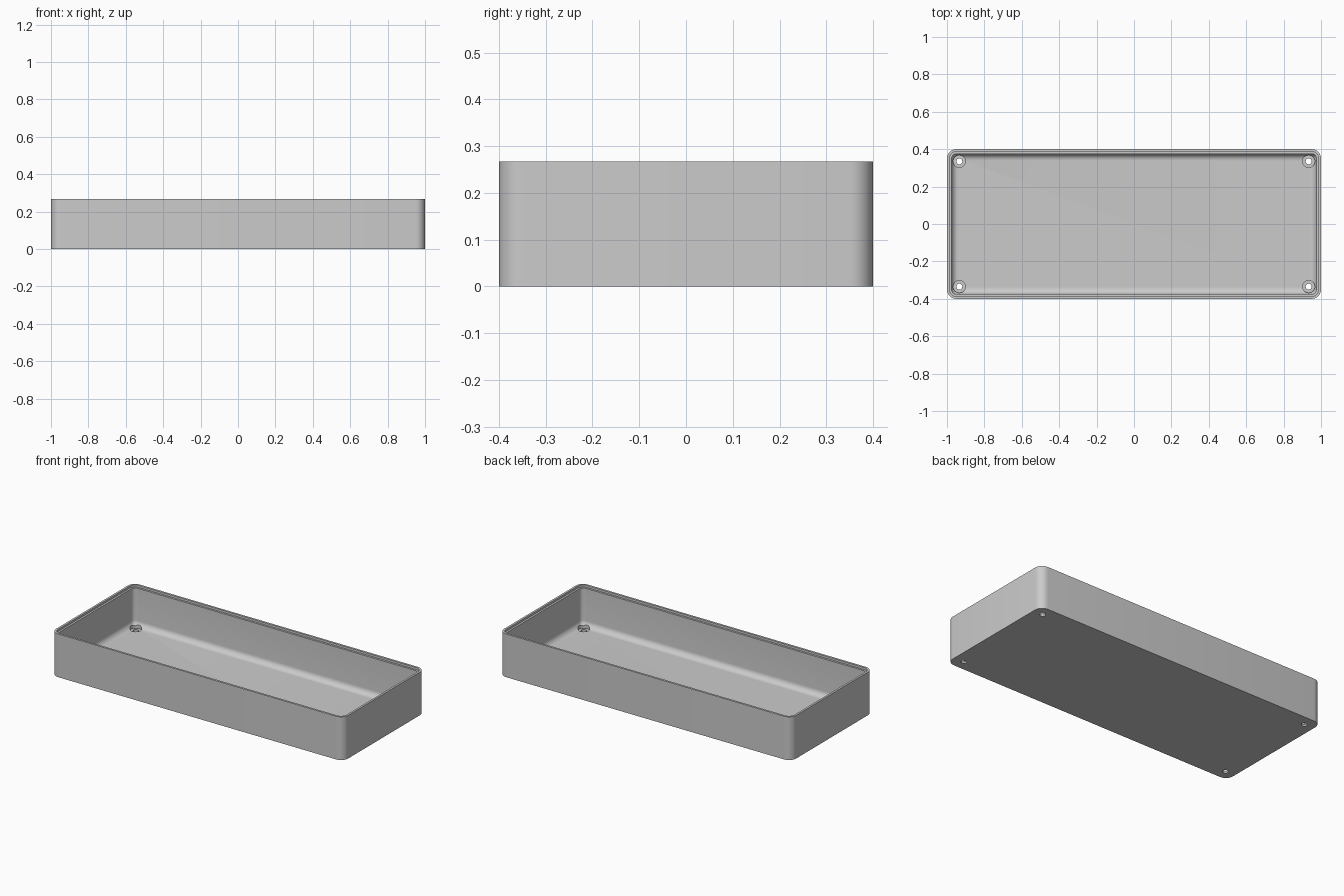
import bpy, bmesh
from math import sin, cos, pi

cube = bpy.data.objects.get("Cube")
if cube:
    bpy.data.objects.remove(cube)

WIDTH, DEPTH, HEIGHT = 2.0, 0.8, 0.267
CORNER, FLOOR, WALL, LIP = 0.05, 0.02, 0.025, 0.013
FILLET, STEPS = 0.035, 8

grey = bpy.data.materials.new("light grey plastic")
grey.use_nodes = True
colour = (0.6, 0.6, 0.6, 1)
grey.diffuse_color = colour
grey.node_tree.nodes["Principled BSDF"].inputs["Base Color"].default_value = colour


def rounded_loop(bm, inset, z):
    """Rounded rectangle of vertices, inset from the outer wall."""
    r = max(CORNER - inset, 0.012)
    cx, cy = WIDTH / 2 - inset - r, DEPTH / 2 - inset - r
    verts = []
    for q, (sx, sy) in enumerate([(1, 1), (-1, 1), (-1, -1), (1, -1)]):
        for i in range(STEPS + 1):
            a = (q + i / STEPS) * pi / 2
            verts.append(bm.verts.new((sx * cx + r * cos(a), sy * cy + r * sin(a), z)))
    return verts


# Tray section: outer wall, stepped rim, inner wall, floor fillet
section = [(0, 0), (0, HEIGHT), (LIP, HEIGHT), (LIP, HEIGHT - LIP), (WALL, HEIGHT - LIP)]
for i in range(STEPS + 1):
    a = i / STEPS * pi / 2
    section.append((WALL + FILLET * (1 - cos(a)), FLOOR + FILLET * (1 - sin(a))))

bm = bmesh.new()
loops = [rounded_loop(bm, *p) for p in section]
for low, high in zip(loops, loops[1:]):
    n = len(low)
    for i in range(n):
        j = (i + 1) % n
        bm.faces.new((low[i], low[j], high[j], high[i]))
bm.faces.new(loops[0][::-1])
bm.faces.new(loops[-1])
bmesh.ops.recalc_face_normals(bm, faces=bm.faces)
mesh = bpy.data.meshes.new("tray")
bm.to_mesh(mesh)
bm.free()
tray = bpy.data.objects.new("tray", mesh)
bpy.context.collection.objects.link(tray)
mesh.materials.append(grey)


def cut_holes(name, radius, bottom, top):
    """Cut one round hole near each corner."""
    bm = bmesh.new()
    for x in (-0.934, 0.934):
        for y in (-0.335, 0.335):
            made = bmesh.ops.create_cone(bm, cap_ends=True, segments=32, radius1=radius,
                                         radius2=radius, depth=top - bottom)
            bmesh.ops.translate(bm, verts=made["verts"], vec=(x, y, (top + bottom) / 2))
    data = bpy.data.meshes.new(name)
    bm.to_mesh(data)
    bm.free()
    data.materials.append(grey)
    cutter = bpy.data.objects.new(name, data)
    bpy.context.collection.objects.link(cutter)
    cutter.hide_render = True
    cutter.hide_viewport = True
    mod = tray.modifiers.new(name, "BOOLEAN")
    mod.operation, mod.solver, mod.object = "DIFFERENCE", "EXACT", cutter


# Screw holes with a wider recess for the screw heads
cut_holes("screw_head_cutter", 0.033, 0.011, 0.1)
cut_holes("screw_hole_cutter", 0.016, -0.05, 0.05)

# Apply the cuts, then shade
bpy.context.view_layer.objects.active = tray
tray.select_set(True)
for mod in list(tray.modifiers):
    cutter = mod.object
    bpy.ops.object.modifier_apply(modifier=mod.name)
    bpy.data.objects.remove(cutter)
bpy.ops.object.shade_smooth_by_angle(angle=pi / 6)
